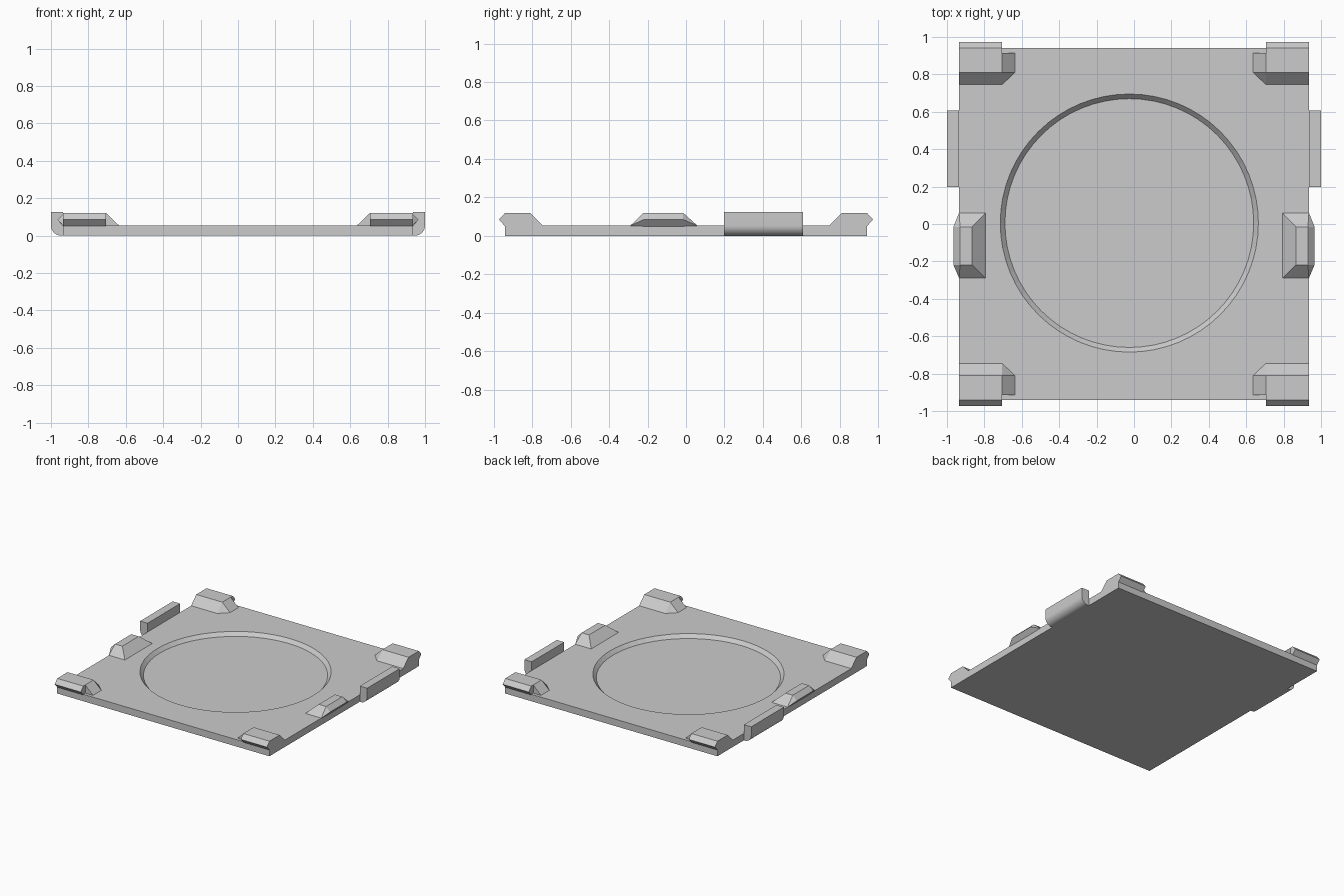
import bpy
import bmesh
from math import cos, sin, pi

cube = bpy.data.objects.get("Cube")
if cube:
    bpy.data.objects.remove(cube, do_unlink=True)

grey = bpy.data.materials.new("plain grey")
grey.use_nodes = True
grey.diffuse_color = (0.6, 0.6, 0.6, 1)
grey.node_tree.nodes["Principled BSDF"].inputs["Base Color"].default_value = (0.6, 0.6, 0.6, 1)

HALF_X, HALF_Y = 0.935, 0.94   # plate half sizes
DECK, TOP = 0.055, 0.12        # plate top and clip top


def finish(name, bm):
    bmesh.ops.recalc_face_normals(bm, faces=bm.faces)
    mesh = bpy.data.meshes.new(name)
    bm.to_mesh(mesh)
    bm.free()
    mesh.materials.append(grey)
    obj = bpy.data.objects.new(name, mesh)
    bpy.context.collection.objects.link(obj)
    return obj


def loft(name, rings, place):
    """Skin a list of equal rings, with closed ends."""
    bm = bmesh.new()
    loops = [[bm.verts.new(place(p)) for p in ring] for ring in rings]
    for a, b in zip(loops, loops[1:]):
        for i in range(len(a)):
            j = (i + 1) % len(a)
            bm.faces.new((a[i], a[j], b[j], b[i]))
    bm.faces.new(loops[0])
    bm.faces.new(loops[-1])
    return finish(name, bm)


def hull(name, points, place):
    bm = bmesh.new()
    for p in points:
        bm.verts.new(place(p))
    bmesh.ops.convex_hull(bm, input=bm.verts)
    bmesh.ops.dissolve_limit(bm, angle_limit=0.01, verts=bm.verts, edges=bm.edges)
    return finish(name, bm)


# Base plate with a shallow, slightly tapered round recess
def circle(r, z):
    return [(-0.025 + r * cos(2 * pi * i / 64), 0.005 + r * sin(2 * pi * i / 64), z)
            for i in range(64)]


bm = bmesh.new()
bmesh.ops.create_cube(bm, size=1)
for v in bm.verts:
    v.co = (v.co.x * 2 * HALF_X, v.co.y * 2 * HALF_Y, (v.co.z + 0.5) * DECK)
plate = finish("base_plate", bm)
cutter = loft("recess_cutter", [circle(0.665, 0.027), circle(0.69, DECK), circle(0.69, 0.1)],
              lambda p: p)
cutter.hide_render = True
cut = plate.modifiers.new("recess", "BOOLEAN")
cut.operation = "DIFFERENCE"
cut.solver = "EXACT"
cut.object = cutter
bpy.context.view_layer.objects.active = plate
plate.select_set(True)
bpy.ops.object.modifier_apply(modifier="recess")
bpy.data.objects.remove(cutter, do_unlink=True)

# Corner clips: snap lip outwards, ramps towards the middle
clip_profile = [(0.745, 0.05), (0.745, DECK), (0.81, TOP), (0.94, TOP), (0.972, 0.085), (HALF_Y, 0.05)]
ramp = [(0.705, 0.745, DECK), (0.637, 0.81, DECK), (0.637, 0.915, DECK),
        (0.705, 0.915, DECK), (0.705, 0.81, TOP), (0.705, 0.915, TOP)]
for sx, side in ((1, "left"), (-1, "right")):
    for sy, end in ((-1, "front"), (1, "back")):
        def place(p, sx=sx, sy=sy):
            return (sx * p[0], sy * p[1], p[2])
        loft(f"{end}_{side}_clip", [[(x, y, z) for y, z in clip_profile] for x in (0.705, HALF_X)], place)
        hull(f"{end}_{side}_clip_ramp", ramp, place)

    # Side clip: lip outwards, ramps on the other three sides
    def flip(p, sx=sx):
        return (sx * p[0], p[1], p[2])
    body = [(x, y, z) for y in (-0.22, -0.015)
            for x, z in ((0.865, TOP), (0.93, TOP), (0.965, 0.085), (HALF_X, 0.05))]
    feet = [(x, y, 0.053) for y in (-0.29, 0.06) for x in (0.793, HALF_X)]
    hull(f"{side}_side_clip", body + feet, flip)

    # Side rail with a rounded lower outer edge
    r = 0.055
    arc = [(1 - r + r * sin(pi * i / 24), r - r * cos(pi * i / 24)) for i in range(13)]
    section = [(HALF_X, 0)] + arc + [(1, 0.125), (HALF_X, 0.125)]
    rail = loft(f"{side}_side_rail", [[(x, y, z) for x, z in section] for y in (0.197, 0.607)], flip)
    bpy.ops.object.select_all(action="DESELECT")
    rail.select_set(True)
    bpy.context.view_layer.objects.active = rail
    bpy.ops.object.shade_smooth_by_angle()
